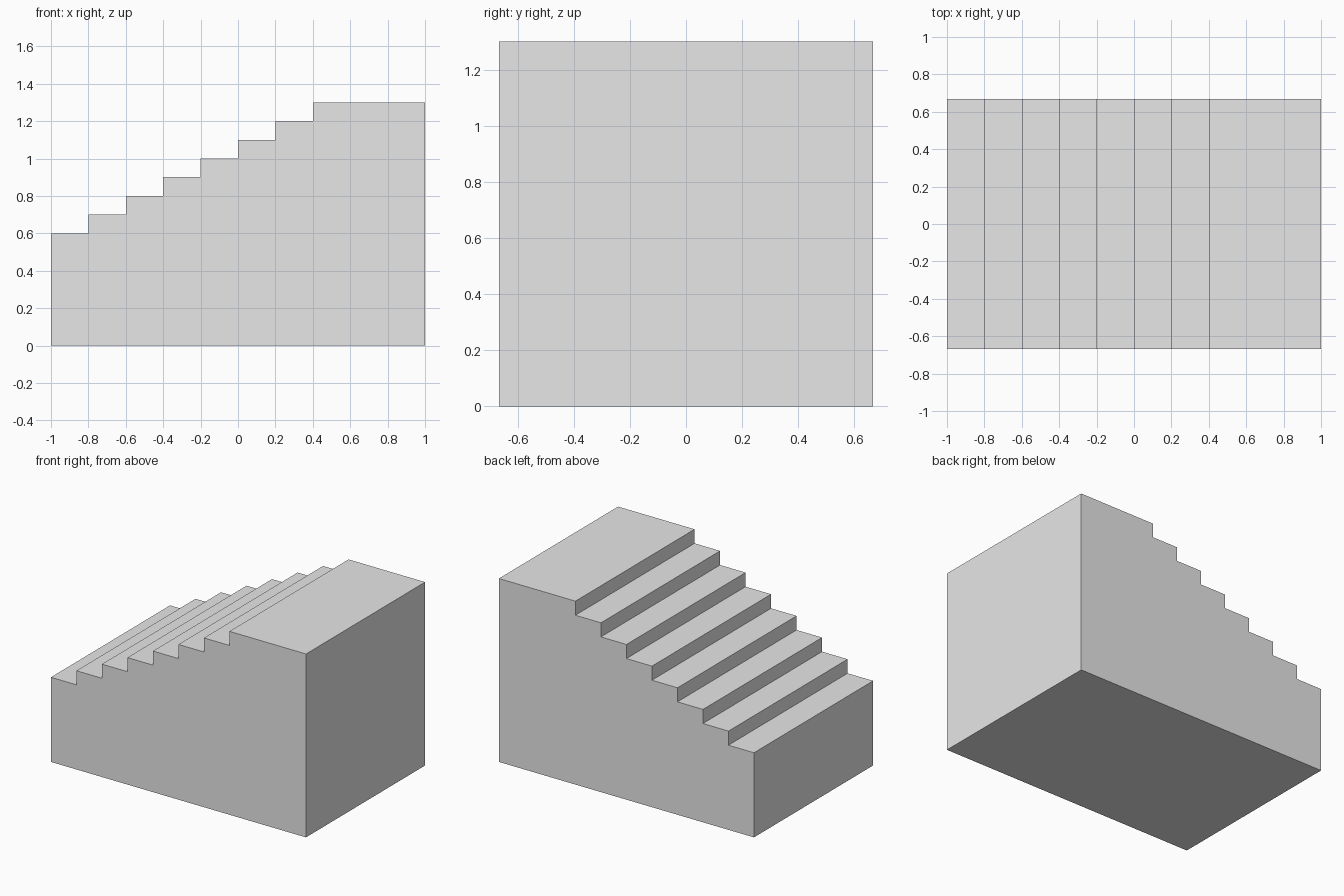
import bpy
import bmesh

cube = bpy.data.objects.get("Cube")
if cube:
    bpy.data.objects.remove(cube, do_unlink=True)

STEPS = 7
TREAD, RISE = 0.2, 0.1
HALF_LENGTH, HALF_DEPTH = 1.0, 0.667
FIRST_HEIGHT = 0.6

# Plain grey material
grey = bpy.data.materials.new("light_grey")
grey.use_nodes = True
colour = (0.8, 0.8, 0.8, 1.0)
grey.diffuse_color = colour
grey.node_tree.nodes["Principled BSDF"].inputs["Base Color"].default_value = colour

# Stepped side profile: base, end wall, then treads and risers up to the landing
profile = [(HALF_LENGTH, 0), (-HALF_LENGTH, 0)]
for i in range(STEPS + 1):
    x = -HALF_LENGTH + i * TREAD
    z = FIRST_HEIGHT + i * RISE
    x_end = HALF_LENGTH if i == STEPS else x + TREAD
    profile += [(x, z), (x_end, z)]

# Extrude the profile across the full depth
bm = bmesh.new()
side = bm.faces.new([bm.verts.new((x, -HALF_DEPTH, z)) for x, z in profile])
result = bmesh.ops.extrude_face_region(bm, geom=[side], use_keep_orig=True)
moved = [g for g in result["geom"] if isinstance(g, bmesh.types.BMVert)]
bmesh.ops.translate(bm, verts=moved, vec=(0, 2 * HALF_DEPTH, 0))
bmesh.ops.recalc_face_normals(bm, faces=bm.faces[:])

mesh = bpy.data.meshes.new("stair_block")
bm.to_mesh(mesh)
bm.free()
mesh.materials.append(grey)
stairs = bpy.data.objects.new("stair_block", mesh)
bpy.context.collection.objects.link(stairs)
